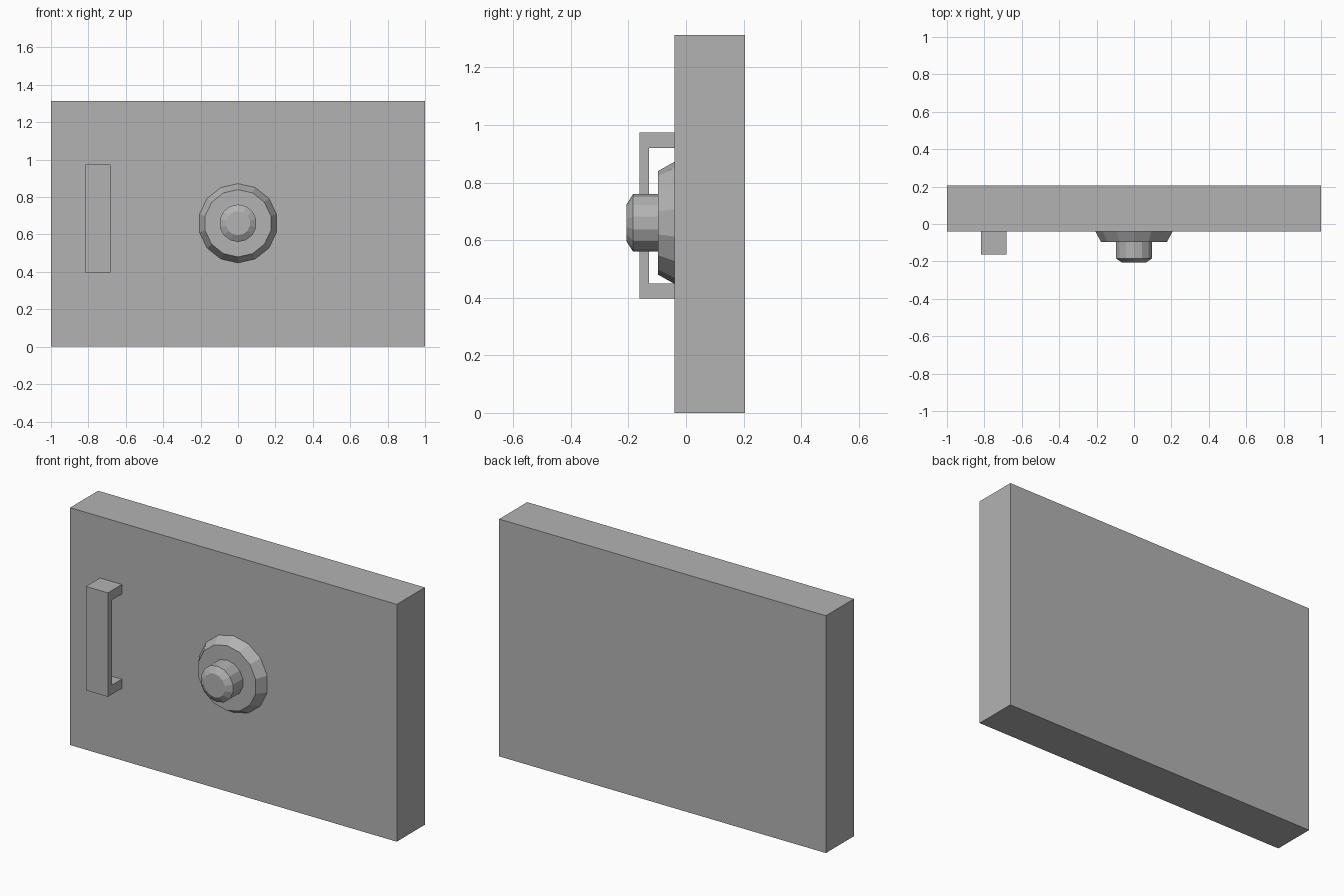
import bpy, bmesh, math

if "Cube" in bpy.data.objects:
    bpy.data.objects.remove(bpy.data.objects["Cube"])

grey = bpy.data.materials.new("plain grey")
grey.use_nodes = True
grey.diffuse_color = (0.45, 0.45, 0.45, 1)
grey.node_tree.nodes["Principled BSDF"].inputs["Base Color"].default_value = (0.45, 0.45, 0.45, 1)

FRONT = -0.04   # front plane of the slab
DIAL_Z = 0.66
SIDES = 14


def finish(name, bm):
    bmesh.ops.recalc_face_normals(bm, faces=bm.faces)
    mesh = bpy.data.meshes.new(name)
    bm.to_mesh(mesh)
    bm.free()
    mesh.materials.append(grey)
    obj = bpy.data.objects.new(name, mesh)
    bpy.context.collection.objects.link(obj)
    return obj


def box(name, x, y, z):
    bm = bmesh.new()
    bmesh.ops.create_cube(bm, size=1)
    for v in bm.verts:
        v.co = [lo + (c + 0.5) * (hi - lo) for c, (lo, hi) in zip(v.co, (x, y, z))]
    return finish(name, bm)


def turned(name, profile):
    """Closed solid turned about the y axis from (radius, y) rings."""
    bm = bmesh.new()
    rings = []
    for r, y in profile:
        angles = [math.tau * i / SIDES for i in range(SIDES)]
        rings.append([bm.verts.new((r * math.sin(a), y, DIAL_Z + r * math.cos(a))) for a in angles])
    for a, b in zip(rings, rings[1:]):
        for i in range(SIDES):
            j = (i + 1) % SIDES
            bm.faces.new((a[i], a[j], b[j], b[i]))
    bm.faces.new(rings[0])
    bm.faces.new(rings[-1])
    return finish(name, bm)


def bracket(name, x, outline):
    """Side outline of (y, z) points pushed across x."""
    bm = bmesh.new()
    face = bm.faces.new([bm.verts.new((x[0], y, z)) for y, z in outline])
    ext = bmesh.ops.extrude_face_region(bm, geom=[face])
    new = [g for g in ext["geom"] if isinstance(g, bmesh.types.BMVert)]
    bmesh.ops.translate(bm, verts=new, vec=(x[1] - x[0], 0, 0))
    return finish(name, bm)


# Door slab
box("door_slab", (-1, 1), (FRONT, 0.205), (0, 1.313))

# Dial: sloped base and chamfered knob
turned("dial_base", [(0.212, FRONT), (0.18, -0.097)])
turned("dial_knob", [(0.1, -0.097), (0.1, -0.184), (0.065, -0.206)])

# Pull handle, one C-shaped piece
bracket("pull_handle", (-0.817, -0.683),
        [(FRONT, 0.398), (-0.162, 0.398), (-0.162, 0.973), (FRONT, 0.973),
         (FRONT, 0.92), (-0.128, 0.92), (-0.128, 0.449), (FRONT, 0.449)])
